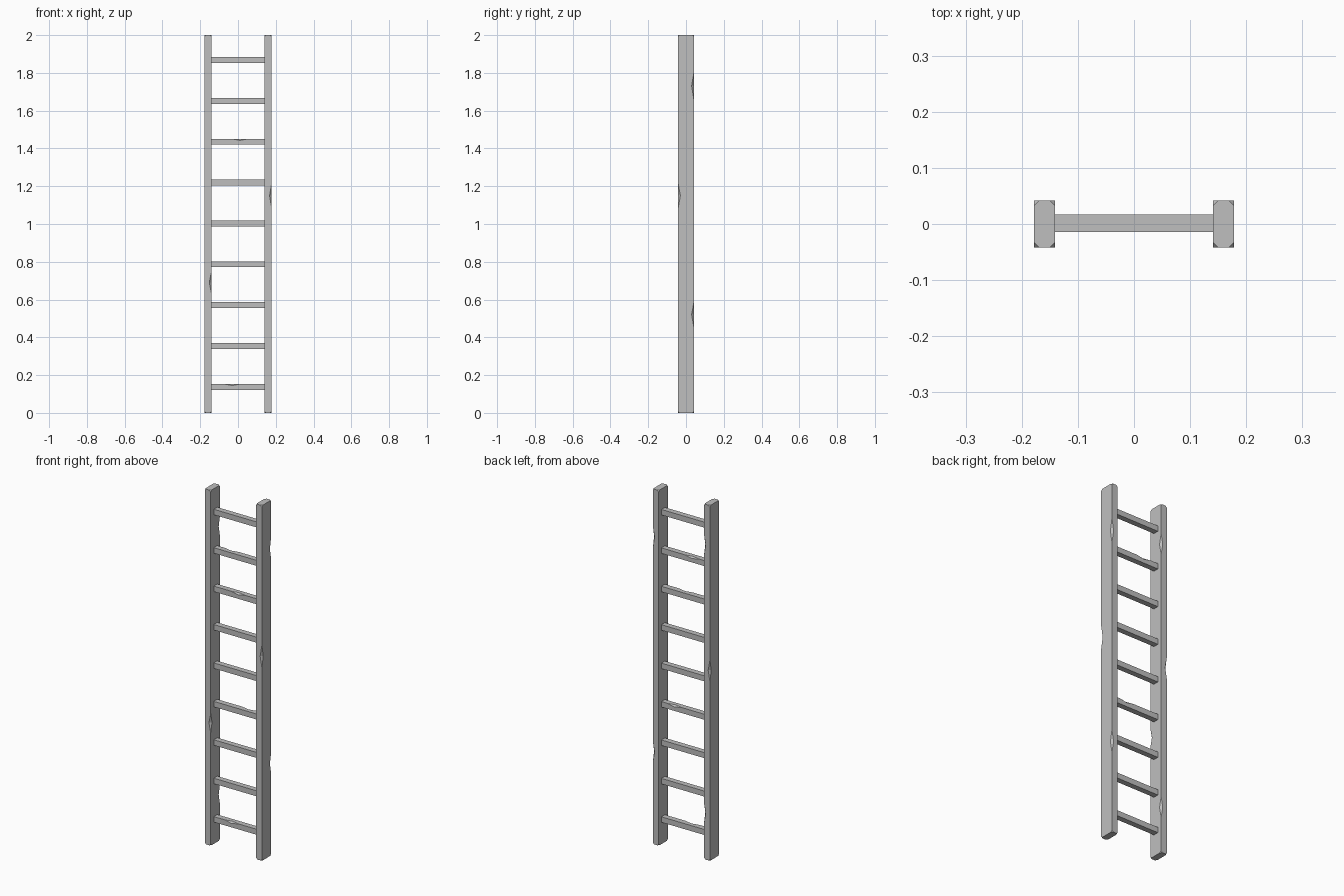
import bpy, bmesh
from mathutils import Vector

if "Cube" in bpy.data.objects:
    bpy.data.objects.remove(bpy.data.objects["Cube"], do_unlink=True)

grey = bpy.data.materials.new("plain_grey")
grey.use_nodes = True
grey.diffuse_color = (0.52, 0.52, 0.52, 1)
grey.node_tree.nodes["Principled BSDF"].inputs["Base Color"].default_value = grey.diffuse_color


def make_object(name, bm):
    mesh = bpy.data.meshes.new(name)
    bm.normal_update()
    bm.to_mesh(mesh)
    bm.free()
    mesh.materials.append(grey)
    obj = bpy.data.objects.new(name, mesh)
    bpy.context.collection.objects.link(obj)
    return obj


def make_box(name, centre, size, chip=0):
    """A beam, with its corners clipped when chip is given."""
    bm = bmesh.new()
    bmesh.ops.create_cube(bm, size=1)
    for v in bm.verts:
        v.co = Vector(centre) + v.co * Vector(size)
    if chip:
        bmesh.ops.bevel(bm, geom=bm.verts[:], offset=chip, segments=1, affect='VERTICES')
    return make_object(name, bm)


def cut_nick(obj, centre, half_size):
    """Carve a shallow chip out of an edge with a stretched octahedron."""
    bm = bmesh.new()
    tips = []
    for axis in range(3):
        for sign in (-1, 1):
            p = Vector(centre)
            p[axis] += sign * half_size[axis]
            tips.append(bm.verts.new(p))
    bmesh.ops.convex_hull(bm, input=tips)
    bmesh.ops.recalc_face_normals(bm, faces=bm.faces[:])
    cutter = make_object("nick_cutter", bm)
    cutter.hide_render = True
    mod = obj.modifiers.new("nick", 'BOOLEAN')
    mod.operation = 'DIFFERENCE'
    mod.solver = 'EXACT'
    mod.object = cutter
    bpy.context.view_layer.objects.active = obj
    bpy.ops.object.modifier_apply(modifier=mod.name)
    bpy.data.objects.remove(cutter, do_unlink=True)


# Side rails with clipped corners
INNER, OUTER, DEPTH = 0.141, 0.178, 0.083
rails = {}
for name, side in (("left_rail", 1), ("right_rail", -1)):
    rails[side] = make_box(name, (side * (INNER + OUTER) / 2, 0, 1),
                           (OUTER - INNER, DEPTH, 2), chip=0.009)

# Worn chips along the rail edges: side, x of edge, front or back, height, half length
for side, x, face, z, half in (
        (1, OUTER, -1, 1.15, 0.065), (1, OUTER, 1, 1.73, 0.07), (1, OUTER, 1, 0.52, 0.065),
        (-1, INNER, -1, 0.69, 0.055), (-1, INNER, 1, 1.77, 0.06),
        (-1, INNER, 1, 0.26, 0.06), (-1, OUTER, 1, 1.07, 0.06)):
    cut_nick(rails[side], (side * x, face * DEPTH / 2, z), (0.011, 0.012, half))

# Rungs, evenly spaced
THICK, RUNG_Y = 0.031, 0.0015
rungs = [make_box(f"rung_{i + 1}", (0, RUNG_Y, 0.138 + i * 0.2163),
                  (2 * INNER + 0.01, THICK, THICK)) for i in range(9)]

# Worn chips on the upper rung edges: rung, x, front or back
for i, x, face in ((0, -0.03, -1), (6, 0.01, -1), (3, 0.06, 1), (7, -0.05, 1)):
    top = 0.138 + i * 0.2163 + THICK / 2
    cut_nick(rungs[i], (x, RUNG_Y + face * THICK / 2, top), (0.045, 0.009, 0.009))
